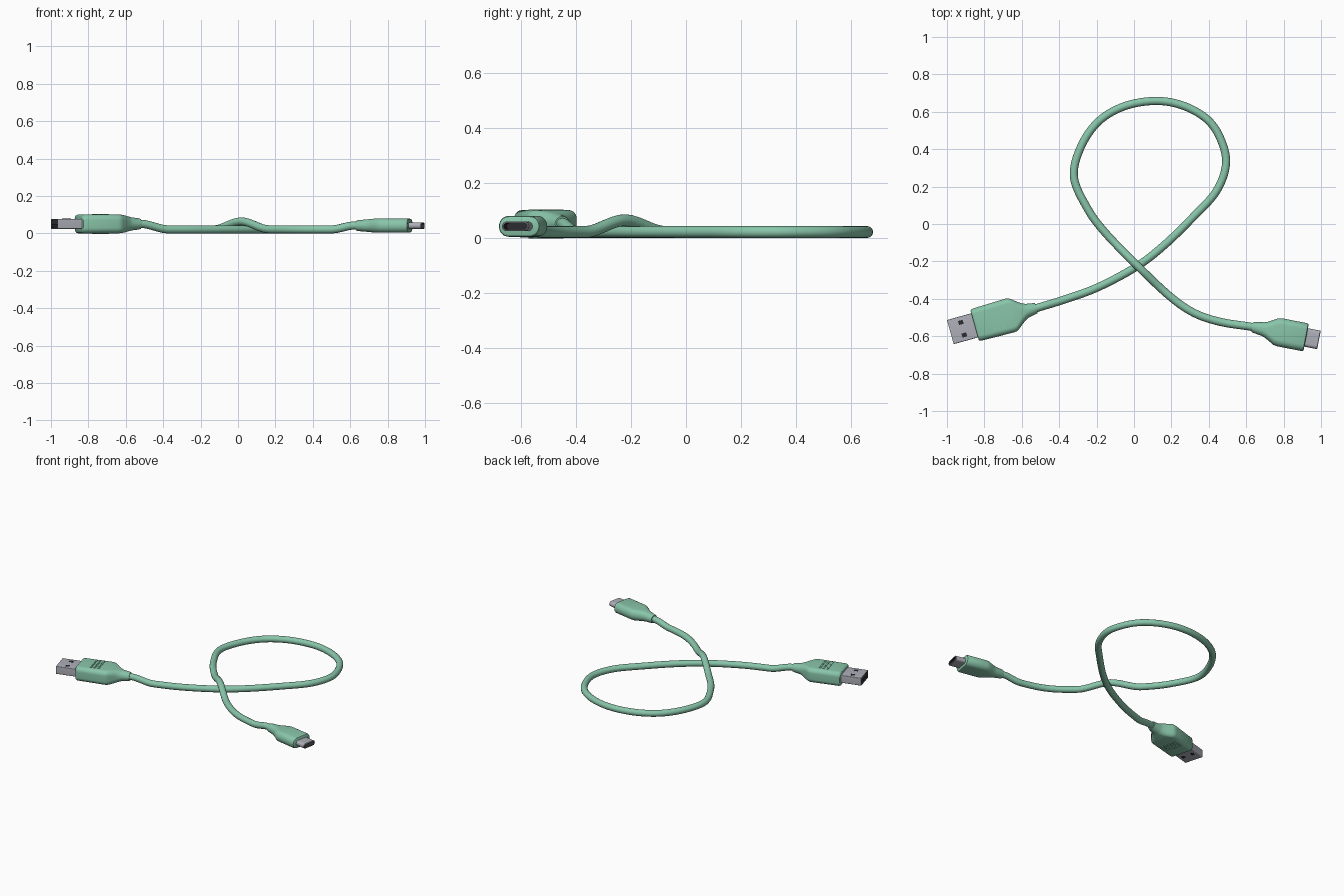
import bpy, bmesh, math
from mathutils import Vector, Matrix

if "Cube" in bpy.data.objects:
    bpy.data.objects.remove(bpy.data.objects["Cube"])


def material(name, col):
    m = bpy.data.materials.new(name)
    m.diffuse_color = (*col, 1)
    m.use_nodes = True
    m.node_tree.nodes["Principled BSDF"].inputs["Base Color"].default_value = m.diffuse_color
    return m


GREEN = material("mint_green", (0.25, 0.56, 0.40))
METAL = material("silver_metal", (0.42, 0.43, 0.48))
DARK = material("dark_plastic", (0.025, 0.025, 0.03))


def finish(name, bm, mats, frame=Matrix(), angle=35):
    bmesh.ops.recalc_face_normals(bm, faces=bm.faces)
    me = bpy.data.meshes.new(name)
    bm.to_mesh(me)
    bm.free()
    ob = bpy.data.objects.new(name, me)
    bpy.context.collection.objects.link(ob)
    for m in mats:
        me.materials.append(m)
    ob.matrix_world = frame
    bpy.ops.object.select_all(action='DESELECT')
    ob.select_set(True)
    bpy.context.view_layer.objects.active = ob
    bpy.ops.object.shade_smooth_by_angle(angle=math.radians(angle))
    return ob


def ring(u, hw, hh, r, n=7):
    """Rounded rectangle across the local x axis."""
    r = min(r, hw, hh)
    pts = []
    for k, (sy, sz) in enumerate([(1, 1), (-1, 1), (-1, -1), (1, -1)]):
        for i in range(n + 1):
            a = math.pi / 2 * (k + i / n)
            pts.append((u, sy * (hw - r) + r * math.cos(a), sz * (hh - r) + r * math.sin(a)))
    return pts


def loft(name, stations, mats, frame, dark_from=None):
    bm = bmesh.new()
    rings = [[bm.verts.new(p) for p in ring(*s)] for s in stations]
    bm.faces.new(rings[0])
    for j, (a, b) in enumerate(zip(rings, rings[1:])):
        for i in range(len(a)):
            f = bm.faces.new((a[i], a[i - 1], b[i - 1], b[i]))
            if dark_from is not None and j >= dark_from:
                f.material_index = 1
    end = bm.faces.new(rings[-1])
    if dark_from is not None:
        end.material_index = 1
    return finish(name, bm, mats, frame)


def boxes(name, items, mat, frame):
    """Several small boxes in one object: (centre, size)."""
    bm = bmesh.new()
    for c, s in items:
        bmesh.ops.create_cube(bm, size=1, matrix=Matrix.Translation(c) @ Matrix.Diagonal((*s, 1)))
    return finish(name, bm, [mat], frame)


def smoothstep(t):
    t = max(0, min(1, t))
    return t * t * (3 - 2 * t)


# connector frames: origin at plug tip, local x runs towards the cable
A_Z, C_Z, R = 0.051, 0.042, 0.0215
frame_a = Matrix.Translation((-0.982, -0.578, A_Z)) @ Matrix.Rotation(math.radians(15.6), 4, 'Z')
frame_c = Matrix.Translation((0.989, -0.620, C_Z)) @ Matrix.Rotation(math.radians(169), 4, 'Z')

# cable path seen from above, smoothed by a Catmull-Rom spline
a0, a1 = frame_a @ Vector((0.42, 0, 0)), frame_a @ Vector((0.49, 0, 0))
c0, c1 = frame_c @ Vector((0.31, 0, 0)), frame_c @ Vector((0.375, 0, 0))
path = [(a0.x, a0.y), (a1.x, a1.y), (-0.36, -0.40), (-0.19, -0.337), (0.01, -0.23), (0.16, -0.115),
        (0.316, 0.037), (0.44, 0.175), (0.492, 0.32), (0.465, 0.45), (0.395, 0.556), (0.27, 0.63),
        (0.12, 0.658), (-0.05, 0.63), (-0.19, 0.548), (-0.285, 0.41), (-0.321, 0.25), (-0.25, 0.085),
        (-0.155, -0.045), (0.015, -0.22), (0.19, -0.385), (0.32, -0.475), (0.46, -0.523),
        (c1.x, c1.y), (c0.x, c0.y)]
P = [Vector(p) for p in path]
P = [2 * P[0] - P[1]] + P + [2 * P[-1] - P[-2]]
pts = []
for i in range(1, len(P) - 2):
    p0, p1, p2, p3 = P[i - 1:i + 3]
    for k in range(8):
        t = k / 8
        q = 0.5 * (2 * p1 + (p2 - p0) * t + (2 * p0 - 5 * p1 + 4 * p2 - p3) * t * t
                   + (3 * p1 - p0 - 3 * p2 + p3) * t ** 3)
        z = R
        if i < 5:       # rise into the wide connector
            z += (A_Z - R) * smoothstep((-0.37 - q.x) / 0.15)
        if i > 16:      # hop over the crossing, then rise into the narrow connector
            d = (q - Vector((0.018, -0.222))).length
            z += 0.043 * smoothstep(1 - d / 0.21)
            z += (C_Z - R) * smoothstep((q.x - 0.50) / 0.12)
        pts.append((q.x, q.y, z))
pts.append((c0.x, c0.y, C_Z))

cu = bpy.data.curves.new("cable", 'CURVE')
cu.dimensions = '3D'
cu.bevel_depth = R
cu.bevel_resolution = 6
cu.use_fill_caps = True
sp = cu.splines.new('POLY')
sp.points.add(len(pts) - 1)
for s, p in zip(sp.points, pts):
    s.co = (*p, 1)
cu.materials.append(GREEN)
cable = bpy.data.objects.new("cable", cu)
bpy.context.collection.objects.link(cable)
bpy.ops.object.select_all(action='DESELECT')
cable.select_set(True)
bpy.context.view_layer.objects.active = cable
bpy.ops.object.convert(target='MESH')
bpy.ops.object.shade_smooth_by_angle(angle=math.radians(50))

# wide connector: moulded grip with strain relief
loft("wide_grip", [
    (0.135, 0.080, 0.042, 0.024), (0.138, 0.085, 0.046, 0.027), (0.147, 0.089, 0.050, 0.030),
    (0.330, 0.093, 0.050, 0.030), (0.345, 0.091, 0.050, 0.030), (0.358, 0.084, 0.049, 0.030),
    (0.385, 0.062, 0.045, 0.032), (0.410, 0.045, 0.039, 0.034), (0.428, 0.037, 0.035, 0.034),
    (0.470, 0.030, 0.030, 0.030), (0.478, 0.027, 0.027, 0.027)], [GREEN], frame_a)
boxes("grip_bumps", [((0.257 + 0.025 * i, 0.024 * j, s * 0.050), (0.011, 0.019, 0.006))
                     for i in (-1, 0, 1) for j in range(-2, 3) for s in (-1, 1)], GREEN, frame_a)

# wide plug: hollow metal shell, square holes, inner tongue
loft("wide_plug_shell", [
    (0.15, 0.067, 0.027, 0.005), (0.0, 0.067, 0.027, 0.005),
    (0.0, 0.061, 0.021, 0.003), (0.12, 0.061, 0.021, 0.003)], [METAL, DARK], frame_a, dark_from=2)
boxes("wide_plug_holes", [((0.068, y, s * 0.0265), (0.026, 0.022, 0.003))
                          for y in (-0.035, 0.035) for s in (-1, 1)], DARK, frame_a)
boxes("wide_plug_tongue", [((0.065, 0, -0.010), (0.118, 0.118, 0.018))], DARK, frame_a)

# narrow connector: pill-shaped grip with strain relief
loft("narrow_grip", [
    (0.070, 0.068, 0.030, 0.030), (0.073, 0.073, 0.035, 0.034), (0.081, 0.076, 0.038, 0.036),
    (0.215, 0.076, 0.038, 0.036), (0.235, 0.072, 0.038, 0.036), (0.260, 0.058, 0.037, 0.036),
    (0.285, 0.044, 0.035, 0.034), (0.305, 0.037, 0.033, 0.032),
    (0.355, 0.029, 0.029, 0.029), (0.363, 0.026, 0.026, 0.026)], [GREEN], frame_c)

# narrow plug: rounded hollow shell with inner tongue
loft("narrow_plug_shell", [
    (0.09, 0.050, 0.0175, 0.0175), (0.003, 0.050, 0.0175, 0.0175), (0.0, 0.047, 0.0150, 0.0150),
    (0.0, 0.044, 0.0115, 0.0115), (0.06, 0.044, 0.0115, 0.0115)], [METAL, DARK], frame_c, dark_from=3)
